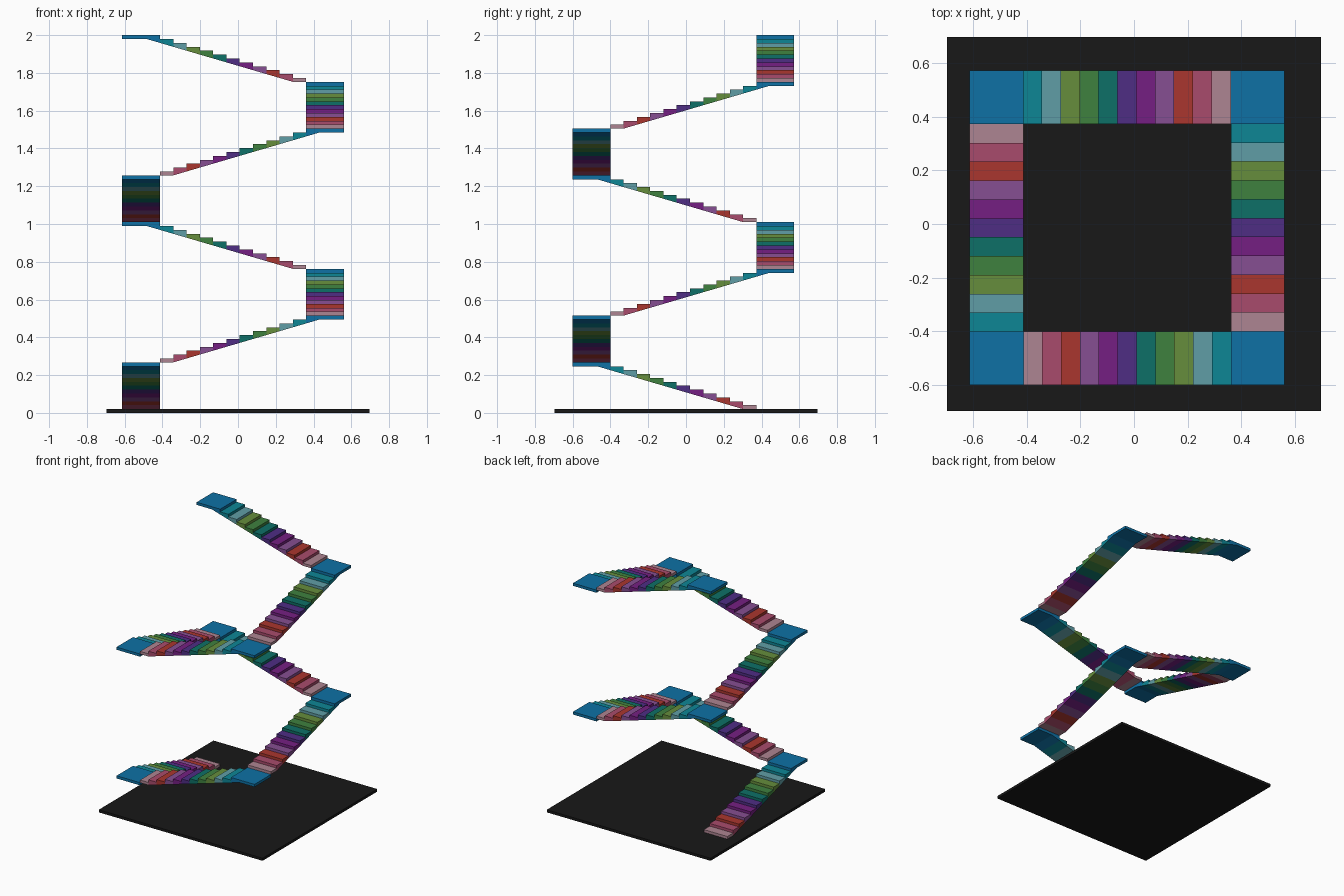
import bpy
import bmesh
from mathutils import Vector

if "Cube" in bpy.data.objects:
    bpy.data.objects.remove(bpy.data.objects["Cube"])

CX, CY = -0.026, -0.014      # centre of the square stairwell
HALF = 0.387                 # half of the inner opening
WIDTH = 0.2                  # stair width
STEPS, FLIGHTS = 11, 8
BASE_H, BASE_HALF = 0.02, 0.697
RISE = (2.0 - BASE_H) / (FLIGHTS * (STEPS + 1))
TREAD = 2 * HALF / STEPS


def material(name, rgb):
    lin = [((c / 255 + 0.055) / 1.055) ** 2.4 for c in rgb]
    m = bpy.data.materials.new(name)
    m.diffuse_color = (*lin, 1)
    m.use_nodes = True
    m.node_tree.nodes["Principled BSDF"].inputs["Base Color"].default_value = m.diffuse_color
    return m


STEP_MATS = [material(n, c) for n, c in [
    ("pink", (174, 133, 146)), ("rose", (169, 75, 108)), ("red", (170, 54, 46)),
    ("lilac", (134, 78, 146)), ("purple", (117, 31, 130)), ("indigo", (78, 45, 132)),
    ("dark_teal", (13, 112, 103)), ("green", (62, 129, 63)), ("olive", (102, 141, 60)),
    ("pale_teal", (96, 158, 166)), ("teal", (13, 134, 149))]]
BLUE = material("blue", (14, 113, 165))
BLACK = material("black", (24, 24, 24))


def prism(name, profile, place, near, far, mat):
    """Extrude an (along, height) profile sideways from near to far."""
    bm = bmesh.new()
    face = bm.faces.new([bm.verts.new(place(a, near, z)) for a, z in profile])
    shift = place(0, far, 0) - place(0, near, 0)
    new = bmesh.ops.extrude_face_region(bm, geom=[face])["geom"]
    bmesh.ops.translate(bm, vec=shift,
                        verts=[v for v in new if isinstance(v, bmesh.types.BMVert)])
    # keep the starting cap closed
    if not face.is_valid:
        bmesh.ops.holes_fill(bm, edges=bm.edges[:])
    bmesh.ops.recalc_face_normals(bm, faces=bm.faces[:])
    mesh = bpy.data.meshes.new(name)
    bm.to_mesh(mesh)
    bm.free()
    mesh.materials.append(mat)
    ob = bpy.data.objects.new(name, mesh)
    bpy.context.collection.objects.link(ob)


# ground slab
prism("base", [(-BASE_HALF, 0), (BASE_HALF, 0), (BASE_HALF, BASE_H), (-BASE_HALF, BASE_H)],
      lambda a, s, z: Vector((a, s, z)), -BASE_HALF, BASE_HALF, BLACK)

# flights climb anticlockwise: left, front, right, back, repeated
DIRECTIONS = [(0, -1), (1, 0), (0, 1), (-1, 0)]
for f in range(FLIGHTS):
    dx, dy = DIRECTIONS[f % 4]
    ox, oy = dy, -dx         # outward side of the flight

    def place(a, s, z, dx=dx, dy=dy, ox=ox, oy=oy):
        return Vector((CX + dx * a + ox * s, CY + dy * a + oy * s, z))

    z0 = BASE_H + f * (STEPS + 1) * RISE
    for i in range(STEPS):
        a0 = -HALF + i * TREAD
        a1 = a0 + TREAD
        top = z0 + (i + 1) * RISE
        # first step has a flat underside, the others a sloping one
        low = top - (RISE if i == 0 else 2 * RISE)
        prism(f"flight_{f + 1}_step_{i + 1}",
              [(a0, low), (a1, top - RISE), (a1, top), (a0, top)],
              place, HALF, HALF + WIDTH, STEP_MATS[i])
    # corner landing, sloping underneath where it meets the flight
    top = z0 + (STEPS + 1) * RISE
    prism(f"landing_{f + 1}",
          [(HALF, top - 2 * RISE), (HALF + TREAD, top - RISE), (HALF + WIDTH, top - RISE),
           (HALF + WIDTH, top), (HALF, top)],
          place, HALF, HALF + WIDTH, BLUE)
